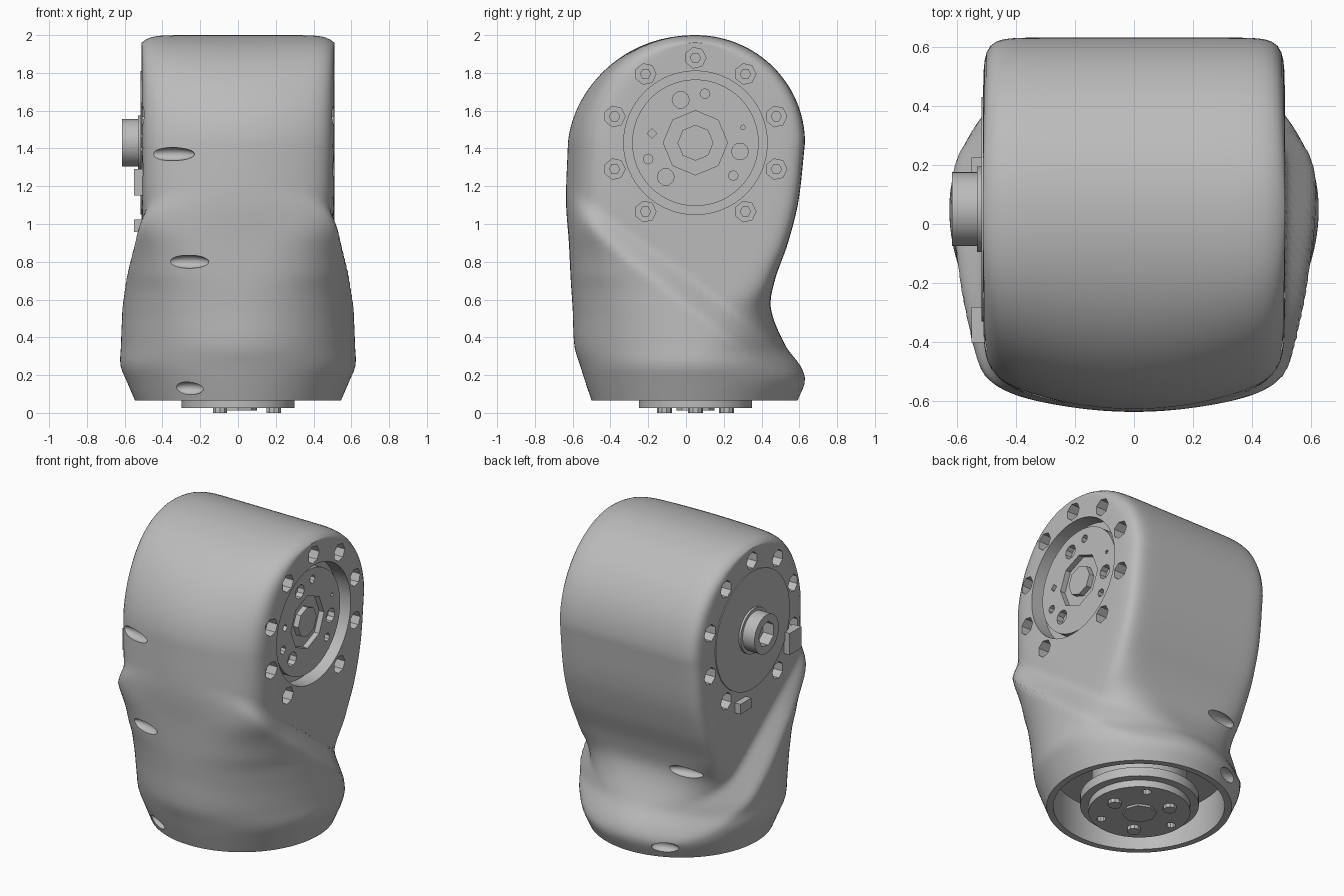
import bpy, bmesh, math
from math import sin, cos, radians, pi
from mathutils import Matrix, Vector
from mathutils.bvhtree import BVHTree

if "Cube" in bpy.data.objects:
    bpy.data.objects.remove(bpy.data.objects["Cube"])

grey = bpy.data.materials.new("plain grey")
grey.use_nodes = True
COLOUR = (0.5, 0.5, 0.5, 1)
grey.diffuse_color = COLOUR
grey.node_tree.nodes["Principled BSDF"].inputs["Base Color"].default_value = COLOUR

CY, CZ = 0.05, 1.43        # joint axis position
SIDE = 0.51                # half width between the flat cheeks
SEG = 192


def make(name, bm):
    bmesh.ops.recalc_face_normals(bm, faces=bm.faces)
    mesh = bpy.data.meshes.new(name)
    bm.to_mesh(mesh)
    bm.free()
    mesh.materials.append(grey)
    ob = bpy.data.objects.new(name, mesh)
    bpy.context.collection.objects.link(ob)
    return ob


def activate(ob):
    for other in bpy.context.selected_objects:
        other.select_set(False)
    ob.select_set(True)
    bpy.context.view_layer.objects.active = ob


def smooth(ob):
    activate(ob)
    bpy.ops.object.shade_smooth_by_angle(angle=radians(32))


def cut(ob, bm):
    cutter = make("cutter", bm)
    cutter.hide_render = True
    mod = ob.modifiers.new("cut", 'BOOLEAN')
    mod.operation, mod.solver, mod.object = 'DIFFERENCE', 'EXACT', cutter
    activate(ob)
    bpy.ops.object.modifier_apply(modifier=mod.name)
    bpy.data.objects.remove(cutter)


def rod(bm, axis, a, b, r, p=(0, 0), sides=48):
    """Cylinder from a to b along x or z; p is its place in the other two axes."""
    mid = (a + b) / 2
    if axis == 'X':
        mat = Matrix.Translation((mid, p[0], p[1])) @ Matrix.Rotation(pi / 2, 4, 'Y')
    else:
        mat = Matrix.Translation((p[0], p[1], mid))
    bmesh.ops.create_cone(bm, cap_ends=True, segments=sides, radius1=r, radius2=r,
                          depth=abs(b - a), matrix=mat)


def around(r, deg, c=(CY, CZ)):
    return c[0] + r * cos(radians(deg)), c[1] + r * sin(radians(deg))


# Housing sections: height, half width, front, back, front and back squareness, front bow
KEYS = [(.065, .545, -.50, .59, 2, 2, 0), (.17, .59, -.535, .63, 2, 2, 0),
        (.25, .622, -.56, .605, 2, 2, 0), (.35, .62, -.59, .53, 2, 2.3, 0),
        (.55, .612, -.60, .45, 2.2, 4, 0), (.7, .605, -.61, .47, 2.6, 8, .03),
        (.9, .60, -.62, .54, 4, 12, .1), (1.12, .56, -.635, .595, 9, 14, .16),
        (CZ, SIDE, -.625, .63, 12, 14, .17)]


def section(z):
    i = max(k for k in range(len(KEYS) - 1) if KEYS[k][0] <= z + 1e-6)
    a, b = KEYS[i], KEYS[i + 1]
    h = b[0] - a[0]
    t = (z - a[0]) / h

    def slope(k, c):
        lo, hi = KEYS[max(k - 1, 0)], KEYS[min(k + 1, len(KEYS) - 1)]
        return (hi[c] - lo[c]) / (hi[0] - lo[0])
    return [a[c] * (1 + 2 * t) * (1 - t) ** 2 + b[c] * t * t * (3 - 2 * t)
            + h * (slope(i, c) * t * (1 - t) ** 2 - slope(i + 1, c) * t * t * (1 - t))
            for c in range(1, 7)]


def ring(bm, z, hw, front, back, nf, nb, bow):
    verts = []
    for k in range(SEG):
        t = 2 * pi * k / SEG
        c, s = cos(t), sin(t)
        n = nb if s >= 0 else nf
        r = (abs(c) ** n + abs(s) ** n) ** (-1 / n)
        u, v = r * c, r * s
        y = CY + v * ((back - CY) if s >= 0 else (CY - front) * (1 - bow * u * u))
        # flat cheeks above a slanting crease, flared base below it
        crease = 1.1 - 0.75 * (y + 0.5)
        x = u * min(hw, SIDE + max(0, 0.66 * (crease - z)))
        zz = z if z <= CZ else CZ + (z - CZ) * (1 - 0.07 * abs(u) ** 12)
        verts.append(bm.verts.new((x, y, zz)))
    return verts


# Housing: lofted base and neck, round head
bm = bmesh.new()
LOW, HIGH = 44, 30
rings = []
for k in range(LOW):
    z = KEYS[0][0] + (CZ - KEYS[0][0]) * k / LOW
    rings.append(ring(bm, z, *section(z)))
for k in range(HIGH + 1):
    a = radians(88 * k / HIGH)
    rings.append(ring(bm, CZ + 0.57 * sin(a), SIDE,
                      CY - 0.675 * cos(a) + 0.025 * sin(2 * a) * cos(a),
                      CY + 0.58 * cos(a), 12, 14, 0.17 * cos(a)))
for lower, upper in zip(rings, rings[1:]):
    for k in range(SEG):
        j = (k + 1) % SEG
        bm.faces.new((lower[k], lower[j], upper[j], upper[k]))
bm.faces.new(rings[0][::-1])
top = rings[-1]
bm.faces.new((top[0], top[1], top[-1]))
for k in range(1, SEG // 2 - 1):
    bm.faces.new((top[k], top[k + 1], top[-k - 1], top[-k]))
bm.faces.new((top[SEG // 2 - 1], top[SEG // 2], top[SEG // 2 + 1]))
tree = BVHTree.FromBMesh(bm)
housing = make("housing", bm)

# Cavities: bearing seat, open base, bolt holes on both cheeks, angled screw dimples
BOLTS = [90 + 36 * k for k in range(10) if k != 5]
bm = bmesh.new()
rod(bm, 'X', 0.41, 0.7, 0.38, (CY, CZ), 64)
rod(bm, 'Z', -0.1, 0.3, 0.505, (0, 0.045), 64)
for side in (1, -1):
    for deg in BOLTS:
        rod(bm, 'X', side * 0.42, side * 0.7, 0.056, around(0.45, deg), 7)
for x, z, d, length in ((-.35, 1.37, -1, .125), (-.26, .8, -1, .11), (-.26, .13, -1, .085),
                        (-.3, .6, 1, .12), (-.25, .14, 1, .09)):
    hit = tree.ray_cast(Vector((x, 2 * d, z)), Vector((0, -d, 0)))[0]
    mat = (Matrix.Translation(hit) @ Matrix.Rotation(radians(14 * d), 4, 'Z')
           @ Matrix.Diagonal((length, 0.04, 0.035, 1)))
    bmesh.ops.create_uvsphere(bm, u_segments=24, v_segments=12, radius=1, matrix=mat)
cut(housing, bm)
smooth(housing)

# Screws sunk in the bolt holes
bm = bmesh.new()
for side in (1, -1):
    for deg in BOLTS:
        rod(bm, 'X', side * 0.40, side * 0.455, 0.03, around(0.45, deg), 6)
make("cheek_screws", bm)

# Output plate in the bearing seat, with its hub
bm = bmesh.new()
rod(bm, 'X', 0.40, 0.465, 0.335, (CY, CZ), 64)
plate = make("output_plate", bm)
bm = bmesh.new()
rod(bm, 'X', 0.43, 0.6, 0.17, (CY, CZ), 8)
for k in range(3):
    rod(bm, 'X', 0.42, 0.6, 0.045, around(0.24, 109 + 120 * k), 10)
    rod(bm, 'X', 0.42, 0.6, 0.026, around(0.265, 79 + 120 * k), 8)
rod(bm, 'X', 0.42, 0.6, 0.025, around(0.235, 168), 4)
rod(bm, 'X', 0.42, 0.6, 0.013, around(0.265, 18), 5)
cut(plate, bm)
smooth(plate)
bm = bmesh.new()
rod(bm, 'X', 0.42, 0.465, 0.095, (CY, CZ), 8)
make("output_hub", bm)

# Cover, collar and hollow shaft on the other cheek
bm = bmesh.new()
rod(bm, 'X', -0.5, -0.516, 0.38, (CY, CZ), 64)
smooth(make("side_cover", bm))
bm = bmesh.new()
rod(bm, 'X', -0.505, -0.53, 0.145, (CY, CZ))
smooth(make("shaft_collar", bm))
bm = bmesh.new()
rod(bm, 'X', -0.5, -0.615, 0.125, (CY, CZ))
shaft = make("hollow_shaft", bm)
bm = bmesh.new()
rod(bm, 'X', -0.54, -0.7, 0.08, (CY, CZ), 7)
cut(shaft, bm)
smooth(shaft)

# Small blocks on the cheek
bm = bmesh.new()
for y, z, dy, dz in ((-.34, 1.22, .12, .14), (.17, .99, .11, .065)):
    bmesh.ops.create_cube(bm, size=1, matrix=Matrix.Translation((-0.52, y, z))
                          @ Matrix.Diagonal((0.06, dy, dz, 1)))
make("cheek_blocks", bm)

# Mounting flange in the open base
BASE = (0, CY)
for name, a, b, r in (("flange_stem", 0.1, 0.32, 0.28), ("flange_collar", 0.07, 0.13, 0.35),
                      ("flange_disc", 0.025, 0.11, 0.3)):
    bm = bmesh.new()
    rod(bm, 'Z', a, b, r, BASE, 64)
    part = make(name, bm)
    if name == "flange_disc":
        bm = bmesh.new()
        for k in range(3):
            rod(bm, 'Z', -0.1, 0.06, 0.028, around(0.24, 60 + 120 * k, BASE), 10)
        cut(part, bm)
    smooth(part)
bm = bmesh.new()
rod(bm, 'Z', 0.012, 0.05, 0.1, BASE, 8)
for k in range(3):
    rod(bm, 'Z', 0, 0.05, 0.04, around(0.19, 120 * k, BASE), 10)
make("flange_bolts", bm)
